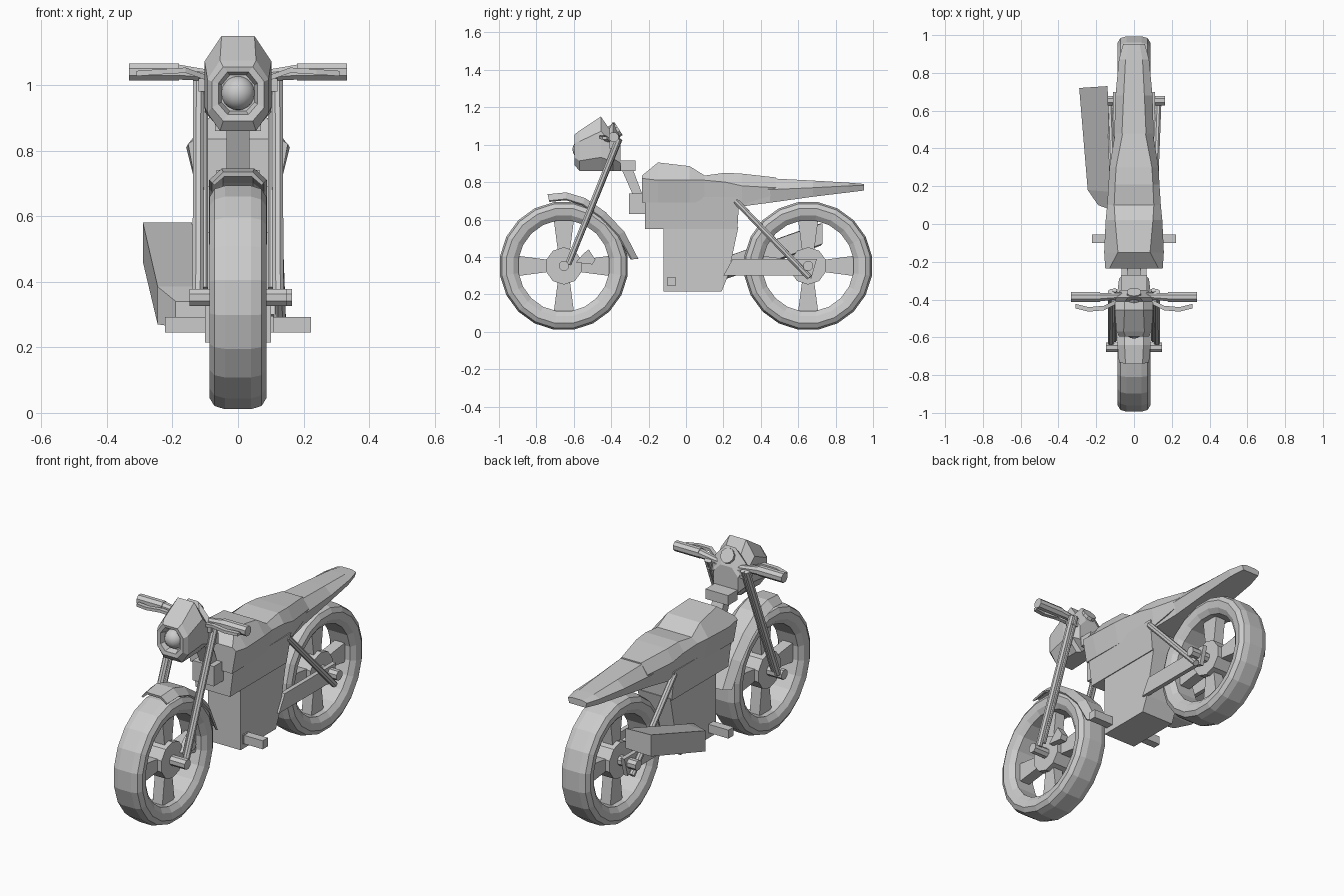
import bpy, bmesh, math
from mathutils import Vector

if "Cube" in bpy.data.objects:
    bpy.data.objects.remove(bpy.data.objects["Cube"])


def make(name, verts, faces):
    me = bpy.data.meshes.new(name)
    bm = bmesh.new()
    vs = [bm.verts.new(v) for v in verts]
    for f in faces:
        bm.faces.new([vs[i] for i in f])
    bmesh.ops.recalc_face_normals(bm, faces=bm.faces)
    bm.to_mesh(me)
    bm.free()
    ob = bpy.data.objects.new(name, me)
    bpy.context.collection.objects.link(ob)
    return ob


def loft(name, rings, caps=True, closed=False):
    n, m = len(rings[0]), len(rings)
    verts = [p for r in rings for p in r]
    faces = []
    for i in range(m if closed else m - 1):
        j = (i + 1) % m
        faces += [(i * n + k, i * n + (k + 1) % n, j * n + (k + 1) % n, j * n + k) for k in range(n)]
    if caps and not closed:
        faces += [tuple(range(n)), tuple(range((m - 1) * n, m * n))]
    return make(name, verts, faces)


def prism(name, yz, x0, x1):
    return loft(name, [[(x, y, z) for y, z in yz] for x in (x0, x1)])


def box(name, x0, x1, y0, y1, z0, z1):
    return prism(name, [(y0, z0), (y1, z0), (y1, z1), (y0, z1)], x0, x1)


def rod(name, a, b, r0, r1=None, n=8):
    a, b = Vector(a), Vector(b)
    q = (b - a).to_track_quat('Z', 'Y')
    r1 = r0 if r1 is None else r1
    ang = [2 * math.pi * (k + .5) / n for k in range(n)]
    return loft(name, [[c + q @ Vector((r * math.cos(t), r * math.sin(t), 0)) for t in ang]
                       for c, r in ((a, r0), (b, r1))])


def shell(name, sections):
    # symmetric six-sided body: y, then top, middle and low (x, z) pairs
    return loft(name, [[(xt, y, zt), (xm, y, zm), (xl, y, zl), (-xl, y, zl), (-xm, y, zm), (-xt, y, zt)]
                       for y, xt, zt, xm, zm, xl, zl in sections])


# Wheels: revolved tyre, hub, four flared spokes and axle
WZ = .352
tyre = [(-.04, .345), (.04, .345), (.072, .335), (.087, .31), (.08, .272), (.06, .245),
        (-.06, .245), (-.08, .272), (-.087, .31), (-.072, .335)]
for label, wy, axle in (("front", -.653, .148), ("rear", .653, .165)):
    N = 20
    loft(label + "_tyre", [[(x, wy + r * math.cos(t), WZ + r * math.sin(t)) for x, r in tyre]
                           for t in [2 * math.pi * (i + .5) / N for i in range(N)]], closed=True)
    rod(label + "_hub", (-.055, wy, WZ), (.055, wy, WZ), .1, n=10)
    rod(label + "_axle", (-axle, wy, WZ), (axle, wy, WZ), .028)
    for k in range(4):
        c, s = math.cos(k * math.pi / 2), math.sin(k * math.pi / 2)
        prism(label + "_spoke", [(wy + a * c - b * s, WZ + a * s + b * c)
                                 for a, b in ((.08, -.032), (.255, -.055), (.255, .055), (.08, .032))], -.03, .03)

# Front fender: angular arched strip with folded sides
path = [(-.74, .735, .9), (-.64, .745, 1), (-.54, .715, 1), (-.43, .64, 1), (-.33, .535, 1), (-.255, .39, .9)]
rings = []
for y, z, w in path:
    d = Vector((0, y + .653, z - WZ)).normalized()
    base = Vector((0, y, z))
    rings.append([base + Vector((x * w, 0, 0)) - d * t for x, t in
                  ((-.05, 0), (.05, 0), (.088, .035), (.08, .042), (.045, .014), (-.045, .014), (-.08, .042), (-.088, .035))])
loft("front_fender", rings)

# Mirrored parts: forks, bars, levers, swing arm, shocks, pegs
for s in (-1, 1):
    rod("fork", (s * .122, -.63, .36), (s * .12, -.36, 1.03), .018)
    rod("inner_fork", (s * .102, -.615, .38), (s * .102, -.35, 1.03), .012)
    rod("handle_root", (s * .05, -.38, 1.025), (s * .19, -.387, 1.04), .016, .025)
    rod("handle_grip", (s * .18, -.387, 1.04), (s * .333, -.387, 1.04), .028)
    loft("lever", [[(s * x, y - .012, z - .008), (s * x, y + .012, z - .008),
                    (s * x, y + .012, z + .008), (s * x, y - .012, z + .008)]
                   for x, y, z in ((.09, -.41, 1.02), (.16, -.445, 1.045), (.24, -.452, 1.04), (.31, -.435, 1.035))])
    prism("swing_arm", [(.2, .30), (.62, .30), (.67, .285), (.7, .39), (.25, .39)], s * .088, s * .112)
    rod("shock", (s * .115, .265, .70), (s * .13, .66, .29), .017)
    box("foot_peg", s * .06, s * .222, -.1, -.055, .245, .292)
prism("brake_caliper", [(-.59, .37), (-.50, .36), (-.485, .385), (-.52, .44), (-.545, .42)], .045, .085)

# Engine, lower frame cover and steering neck
prism("engine", [(-.12, .56), (-.12, .215), (.19, .215), (.225, .3), (.28, .56)], -.1, .1)
box("shift_cover", .09, .108, -.105, -.065, .245, .295)
loft("side_cover", [[(-w, -.22, z), (w, -.22, z), (w, yb, z), (-w, yb, z)]
                    for w, yb, z in ((.105, .275, .55), (.128, .285, .72))])
box("radiator", -.065, .065, -.305, -.2, .63, .74)
prism("neck_strut", [(-.345, .87), (-.285, .87), (-.22, .70), (-.27, .70)], -.035, .035)
box("fork_clamp", -.07, .07, -.35, -.27, .86, .915)
box("fork_bridge", -.12, .12, -.41, -.36, .98, 1.02)

# Tank, seat and tail
shell("tank_and_seat", [
    (-.235, .13, .835, .152, .82, .128, .69), (-.15, .085, .905, .158, .81, .128, .69),
    (.02, .1, .885, .15, .81, .125, .69), (.10, .105, .835, .142, .81, .122, .69),
    (.21, .1, .85, .135, .80, .12, .69), (.30, .095, .845, .13, .78, .115, .68),
    (.48, .06, .825, .1, .77, .095, .735)])
shell("tail", [
    (.26, .09, .83, .12, .79, .115, .665), (.45, .065, .82, .105, .76, .09, .69),
    (.68, .055, .808, .098, .77, .08, .722), (.87, .045, .797, .08, .78, .068, .745),
    (.952, .03, .79, .058, .782, .05, .755)])

# Headlight housing: chamfered lofts with recessed front, then lens and dial
rings = []
for y, w, z0, z1, wt in ((-.56, .05, .92, 1.03, .025), (-.592, .06, .91, 1.04, .032), (-.595, .08, .89, 1.055, .045),
                         (-.57, .093, .86, 1.075, .055), (-.455, .102, .86, 1.15, .05),
                         (-.41, .1, .86, 1.085, .05), (-.39, .095, .86, 1.125, .03), (-.35, .075, .86, 1.03, .035)):
    a, b = z0 + (z1 - z0) * .25, z1 - (z1 - z0) * .27
    rings.append([(wt, y, z0), (w, y, a), (w, y, b), (wt, y, z1), (-wt, y, z1), (-w, y, b), (-w, y, a), (-wt, y, z0)])
loft("headlight_housing", rings)
bpy.ops.mesh.primitive_uv_sphere_add(segments=16, ring_count=10, radius=.052, location=(0, -.555, .975))
bpy.context.object.name = "headlight_lens"
bpy.ops.object.shade_smooth_by_angle()
rod("dial", (0, -.40, 1.06), (0, -.36, 1.085), .04, n=10)

# Exhaust on the left side, rising to the rear
loft("exhaust", [[(-o, yo, lo), (-i, yi, lo + .01), (-i, yi, hi), (-o, yo, hi)]
                 for o, i, yo, yi, lo, hi in ((.19, .08, .10, .06, .262, .34), (.245, .12, .18, .17, .27, .385),
                                              (.29, .14, .72, .73, .46, .58))])
